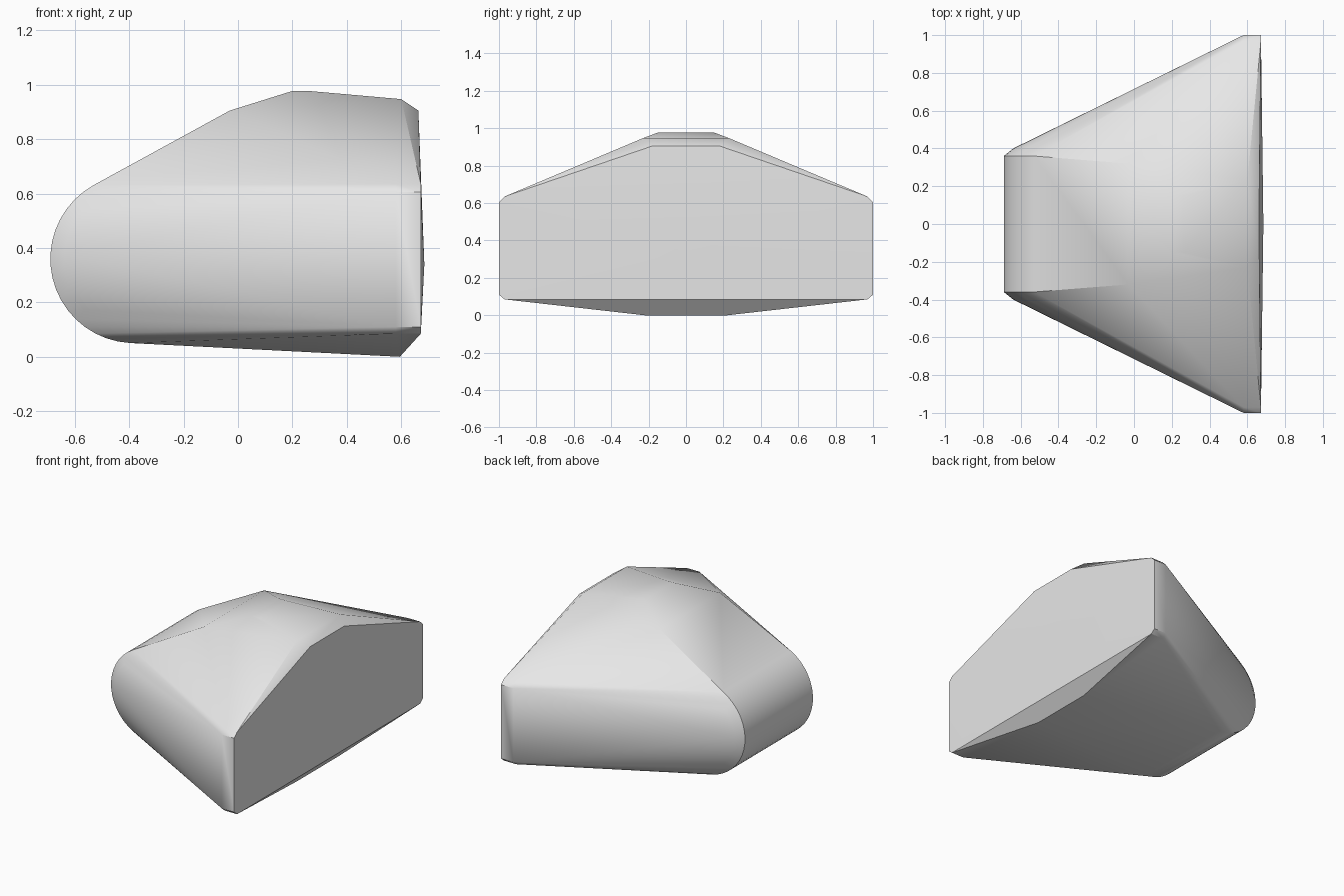
import bpy, bmesh, math

cube = bpy.data.objects.get("Cube")
if cube:
    bpy.data.objects.remove(cube, do_unlink=True)


def arc(radius, y, steps=18):
    """Half-round nose rim in the xz plane at a given y."""
    for i in range(steps + 1):
        a = math.radians(119 + (267 - 119) * i / steps)
        yield (-0.38 + radius * math.cos(a), y, 0.36 + radius * math.sin(a))


# Rounded nose with a slightly smaller outer rim
points = list(arc(0.31, 0.36)) + list(arc(0.26, 0.40))

# Roof ridge, from the nose slope to the rear rim
points += [(-0.03, 0.32, 0.905), (0.20, 0.15, 0.977), (0.26, 0.15, 0.977),
           (0.60, 0.23, 0.947), (0.663, 0.18, 0.905)]

# Chamfered wide corners
for x in (0.58, 0.672):
    points += [(x, 1.0, 0.11), (x, 1.0, 0.605), (x, 0.97, 0.085), (x, 0.97, 0.635)]

# Keel and the faint bulge of the broad end
points += [(0.595, 0.22, 0.0), (0.685, 0.0, 0.34)]

# Mirror across y and wrap in one convex skin
bm = bmesh.new()
for x, y, z in points:
    for side in (1, -1) if y else (1,):
        bm.verts.new((x, y * side, z))
bmesh.ops.convex_hull(bm, input=bm.verts)
bmesh.ops.delete(bm, geom=[v for v in bm.verts if not v.link_faces], context='VERTS')
bmesh.ops.recalc_face_normals(bm, faces=bm.faces)

mesh = bpy.data.meshes.new("wedge_body")
bm.to_mesh(mesh)
bm.free()
body = bpy.data.objects.new("wedge_body", mesh)
bpy.context.collection.objects.link(body)

# Plain grey
grey = bpy.data.materials.new("light_grey")
grey.use_nodes = True
colour = (0.8, 0.8, 0.8, 1.0)
grey.diffuse_color = colour
for node in grey.node_tree.nodes:
    if node.type == 'BSDF_PRINCIPLED':
        node.inputs["Base Color"].default_value = colour
mesh.materials.append(grey)

# Smooth nose, crisp ridges
bpy.ops.object.select_all(action='DESELECT')
body.select_set(True)
bpy.context.view_layer.objects.active = body
bpy.ops.object.shade_smooth_by_angle(angle=math.radians(30))
